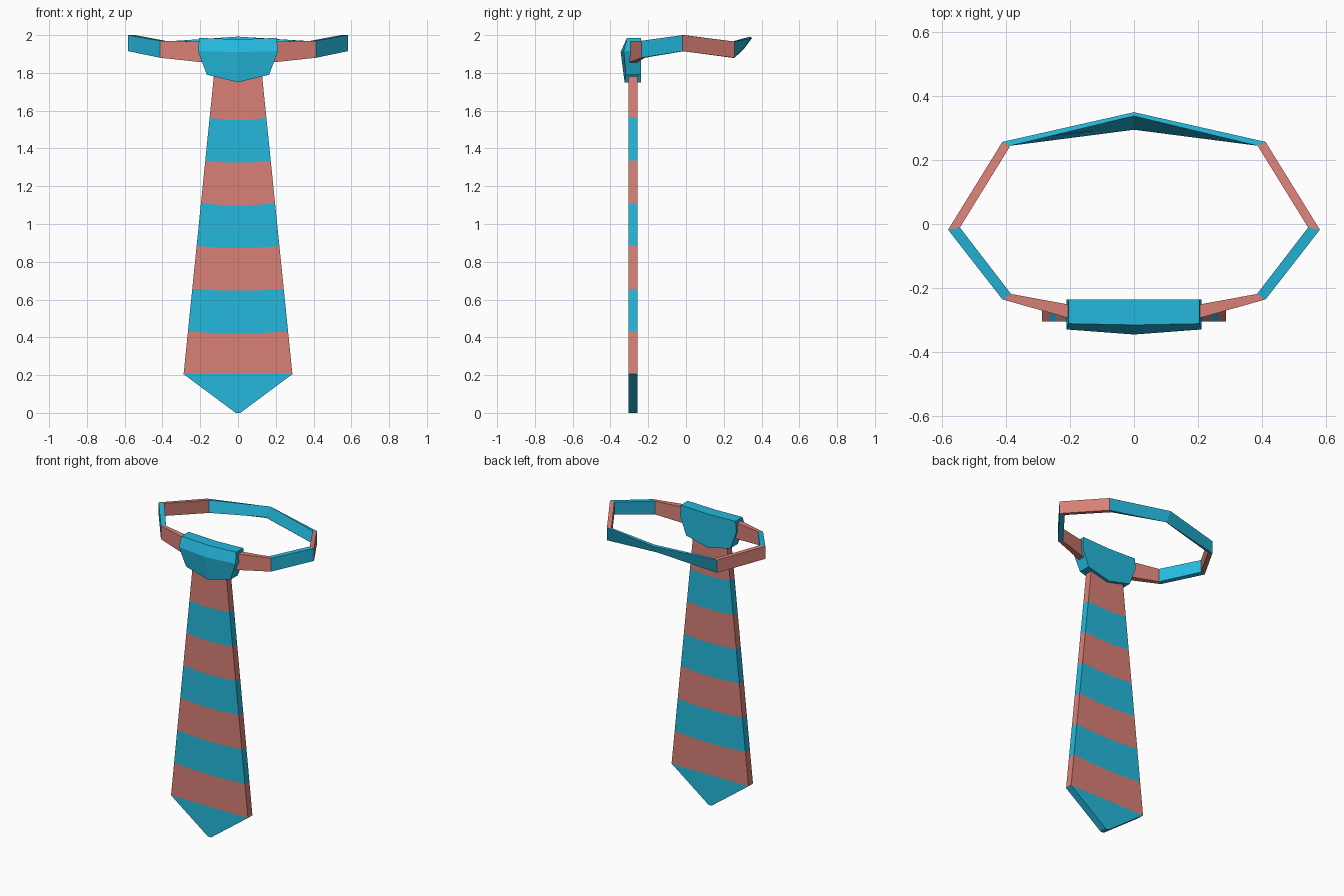
import bpy
import bmesh

cube = bpy.data.objects.get("Cube")
if cube:
    bpy.data.objects.remove(cube, do_unlink=True)


def material(name, color):
    mat = bpy.data.materials.new(name)
    mat.use_nodes = True
    mat.diffuse_color = color
    mat.node_tree.nodes["Principled BSDF"].inputs["Base Color"].default_value = color
    return mat


MATS = [material("sky blue", (0.018, 0.48, 0.72, 1)),
        material("coral red", (0.69, 0.216, 0.18, 1))]
BLUE, RED = 0, 1


def loft(name, rings, colors):
    """Skin a list of point rings, one colour per span, and cap both ends."""
    bm = bmesh.new()
    rows = [[bm.verts.new(p) for p in ring] for ring in rings]
    n = len(rows[0])
    for a, b, color in zip(rows, rows[1:], colors):
        for i in range(n):
            j = (i + 1) % n
            bm.faces.new((a[i], a[j], b[j], b[i])).material_index = color
    bm.faces.new(rows[0]).material_index = colors[0]
    bm.faces.new(rows[-1]).material_index = colors[-1]
    bmesh.ops.recalc_face_normals(bm, faces=bm.faces)
    mesh = bpy.data.meshes.new(name)
    bm.to_mesh(mesh)
    bm.free()
    for mat in MATS:
        mesh.materials.append(mat)
    obj = bpy.data.objects.new(name, mesh)
    bpy.context.collection.objects.link(obj)
    return obj


# Blade: tapered slab with gently sagging stripes and a pointed tip
def blade_ring(z, width, sag):
    xs = (-1, -0.35, 0.35, 1)
    front = [(width * k, -0.305, z - sag * (abs(k) < 1)) for k in xs]
    back = [(x, -0.257, h) for x, y, h in reversed(front)]
    return front + back


STRIPES = 7
rings = [blade_ring(0, 0.012, 0), blade_ring(0.205, 0.288, 0)]
for i in range(1, STRIPES + 1):
    z = 0.205 + 0.226 * i
    rings.append(blade_ring(z, 0.288 - 0.1015 * (z - 0.205), 0.01))
loft("blade", rings, [BLUE] + [RED if i % 2 == 0 else BLUE for i in range(STRIPES)])


# Knot: wide wedge with a creased front
def knot_ring(width, z_side, z_mid, y_side, y_mid):
    return [(-width, y_side, z_side), (0, y_mid, z_mid), (width, y_side, z_side),
            (width, -0.237, z_side), (0, -0.237, z_mid), (-width, -0.237, z_side)]


loft("knot", [knot_ring(0.165, 1.79, 1.75, -0.318, -0.325),
              knot_ring(0.212, 1.915, 1.91, -0.33, -0.346),
              knot_ring(0.205, 1.985, 1.978, -0.312, -0.316)], [BLUE, BLUE])


# Neck band: faceted loop, leaning outward at the nape
def band_ring(outer, inner, low, high):
    return [(*outer, high), (*inner, high), (*inner, low), (*outer, low)]


half = [band_ring((0.15, -0.31), (0.15, -0.262), 1.852, 1.965),
        band_ring((0.412, -0.236), (0.385, -0.219), 1.88, 1.97),
        band_ring((0.582, -0.018), (0.545, -0.011), 1.915, 2.0),
        band_ring((0.412, 0.257), (0.387, 0.245), 1.88, 1.966)]
nape = [(0, 0.35, 1.985), (0, 0.338, 1.992), (0, 0.295, 1.936), (0, 0.306, 1.926)]
mirrored = [[(-x, y, z) for x, y, z in ring] for ring in reversed(half)]
spans = [RED, BLUE, RED, BLUE]
loft("neck_band", half + [nape] + mirrored, spans + spans[::-1])
